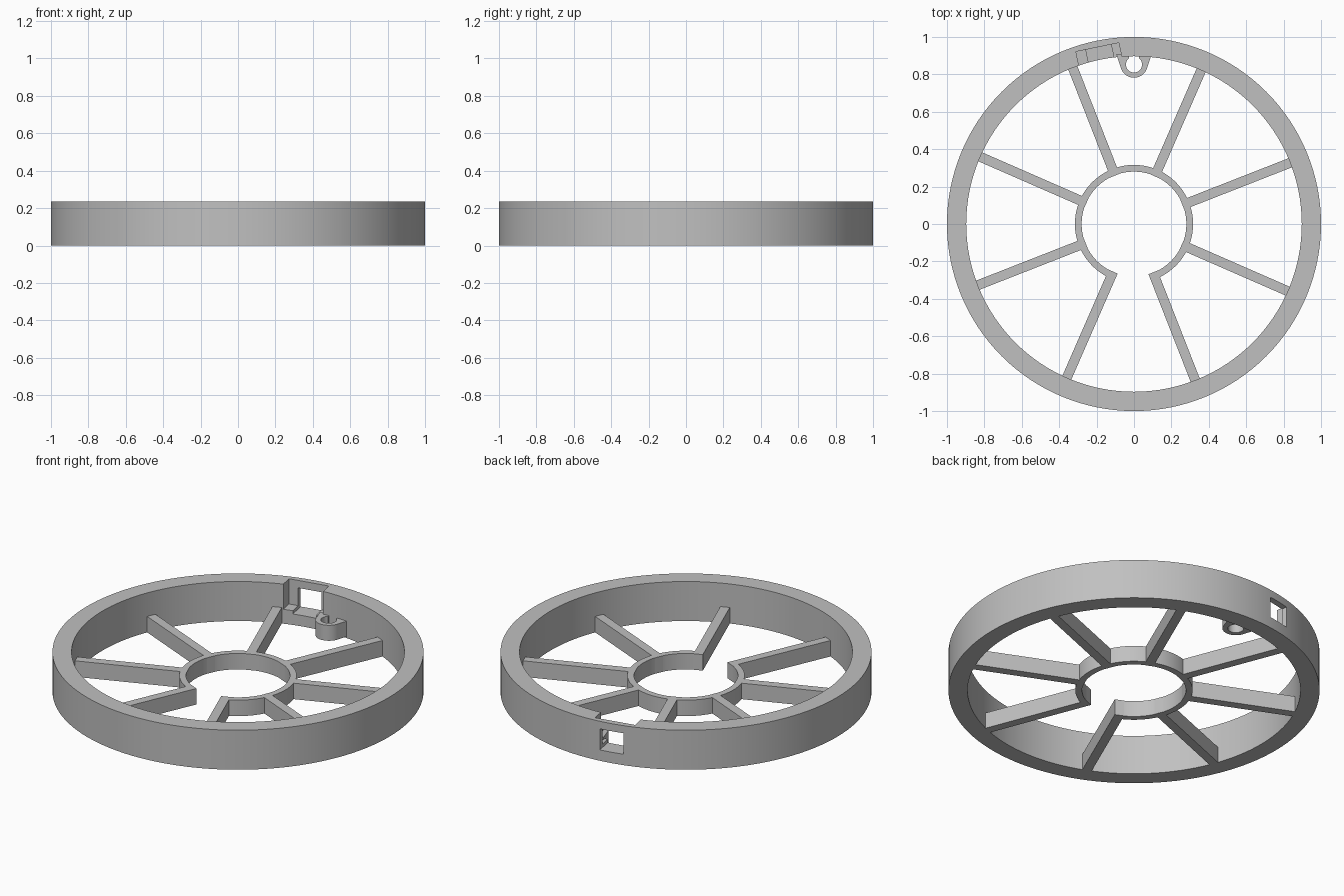
import bpy, bmesh, math
from mathutils import Matrix

if "Cube" in bpy.data.objects:
    bpy.data.objects.remove(bpy.data.objects["Cube"], do_unlink=True)

GREY = (0.53, 0.53, 0.53, 1)
mat = bpy.data.materials.new("plain grey")
mat.use_nodes = True
mat.diffuse_color = GREY
mat.node_tree.nodes["Principled BSDF"].inputs["Base Color"].default_value = GREY

RIM_H, HUB_H = 0.235, 0.095
RIM_IN, HUB_IN, HUB_OUT = 0.897, 0.28, 0.316
SPOKE_START = 21.4


def finish(name, bm):
    bmesh.ops.recalc_face_normals(bm, faces=bm.faces)
    mesh = bpy.data.meshes.new(name)
    bm.to_mesh(mesh)
    bm.free()
    mesh.materials.append(mat)
    obj = bpy.data.objects.new(name, mesh)
    bpy.context.collection.objects.link(obj)
    return obj


def ring(name, r_in, r_out, height, start, sweep, steps):
    """Rectangular section swept round z, closed when sweep is a full turn."""
    bm = bmesh.new()
    full = sweep == 360
    section = [(r_in, 0), (r_out, 0), (r_out, height), (r_in, height)]
    loops = []
    for i in range(steps if full else steps + 1):
        a = math.radians(start + sweep * i / steps)
        loops.append([bm.verts.new((r * math.cos(a), r * math.sin(a), z)) for r, z in section])
    pairs = list(zip(loops, loops[1:]))
    if full:
        pairs.append((loops[-1], loops[0]))
    else:
        bm.faces.new(loops[0])
        bm.faces.new(loops[-1])
    for p, q in pairs:
        for k in range(4):
            m = (k + 1) % 4
            bm.faces.new((p[k], q[k], q[m], p[m]))
    return finish(name, bm)


def box(name, x0, x1, y0, y1, z0, z1, angle=0):
    """Box given by its limits, then turned about z."""
    bm = bmesh.new()
    bmesh.ops.create_cube(bm, size=1)
    size = Matrix.Diagonal((x1 - x0, y1 - y0, z1 - z0, 1))
    place = Matrix.Translation(((x0 + x1) / 2, (y0 + y1) / 2, (z0 + z1) / 2))
    turn = Matrix.Rotation(math.radians(angle), 4, "Z")
    bm.transform(turn @ place @ size)
    return finish(name, bm)


def prism(name, outline, z0, z1):
    bm = bmesh.new()
    face = bm.faces.new([bm.verts.new((x, y, z0)) for x, y in outline])
    top = bmesh.ops.extrude_face_region(bm, geom=[face])["geom"]
    bmesh.ops.translate(bm, vec=(0, 0, z1 - z0),
                        verts=[v for v in top if isinstance(v, bmesh.types.BMVert)])
    return finish(name, bm)


def cut(target, cutter):
    mod = target.modifiers.new("cut", "BOOLEAN")
    mod.operation = "DIFFERENCE"
    mod.solver = "EXACT"
    mod.object = cutter
    bpy.context.view_layer.objects.active = target
    bpy.ops.object.modifier_apply(modifier=mod.name)
    bpy.data.objects.remove(cutter, do_unlink=True)


def arc(cy, r, a0, a1, n):
    angles = [math.radians(a0 + (a1 - a0) * i / n) for i in range(n + 1)]
    return [(r * math.cos(a), cy + r * math.sin(a)) for a in angles]


# Outer rim with a pocket open to the top and inside, and a window through the wall
rim = ring("rim", RIM_IN, 1.0, RIM_H, 0, 360, 128)
POCKET_TURN = 11.7
cut(rim, box("pocket_cutter", -0.117, 0.117, 0.8, 0.965, 0.085, 0.3, POCKET_TURN))
cut(rim, box("window_cutter", -0.063, 0.075, 0.8, 1.1, 0.065, 0.19, POCKET_TURN))

# Open hub, its gap lying between the two front spokes
ring("hub", HUB_IN, HUB_OUT, HUB_H, SPOKE_START + 270, 315, 84)

# Eight spokes
for k in range(8):
    box(f"spoke_{k + 1}", 0.278, 0.91, -0.026, 0.026, 0, HUB_H, SPOKE_START + 45 * k)

# Eyelet lug on the inside of the rim
outer = [(-0.095, 0.91)] + arc(0.855, 0.073, 195, 345, 20) + [(0.095, 0.91)]
inner = [(0.028, 0.91)] + arc(0.853, 0.043, 50, -230, 28) + [(-0.028, 0.91)]
prism("eyelet", outer + inner, 0.008, 0.1)

# Shade the round parts smoothly, keeping corners crisp
for name in ("rim", "hub", "eyelet"):
    bpy.ops.object.select_all(action="DESELECT")
    obj = bpy.data.objects[name]
    obj.select_set(True)
    bpy.context.view_layer.objects.active = obj
    bpy.ops.object.shade_smooth_by_angle(angle=math.radians(30))
